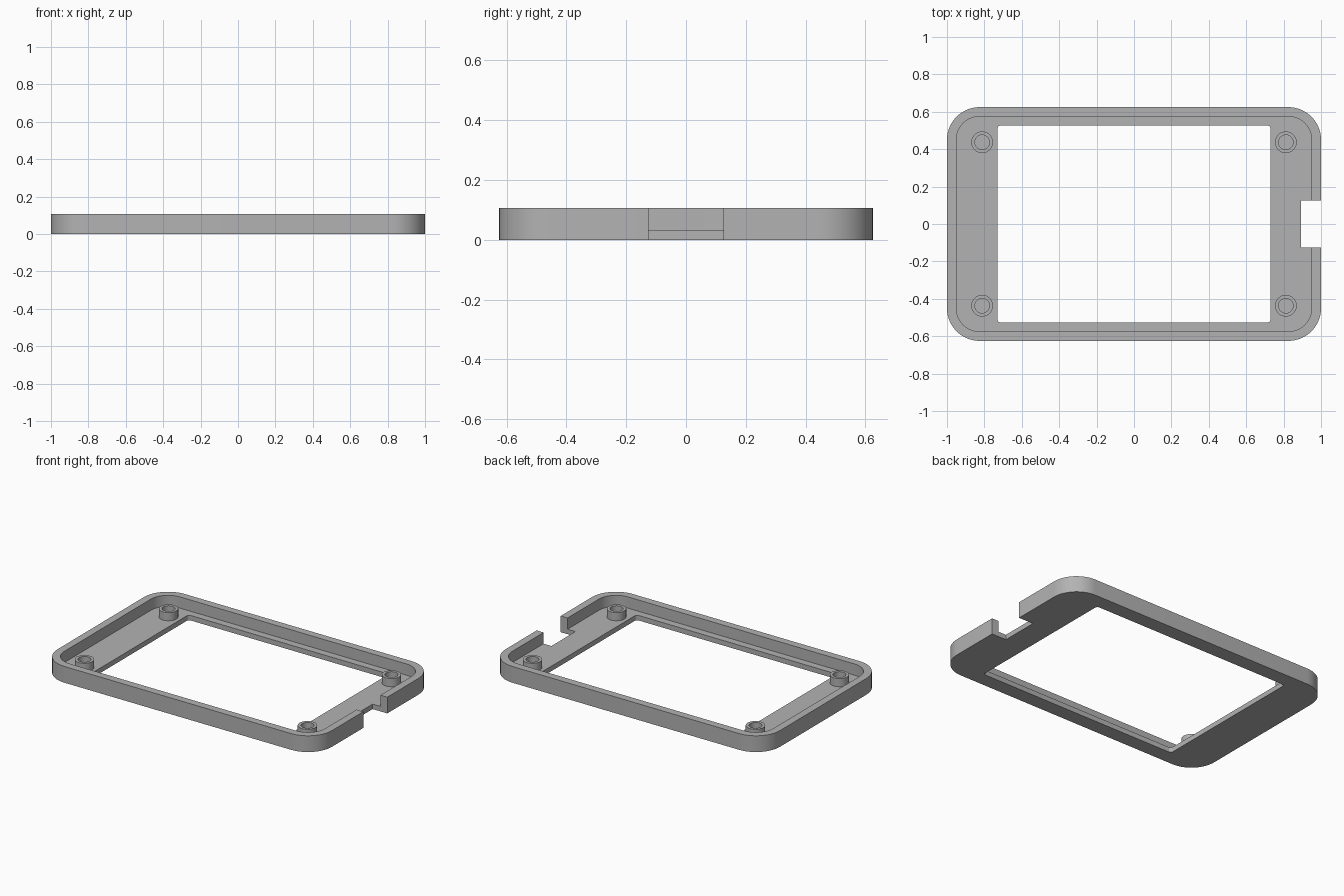
import bpy, bmesh, math

if "Cube" in bpy.data.objects:
    bpy.data.objects.remove(bpy.data.objects["Cube"])

grey = bpy.data.materials.new("mid grey")
grey.diffuse_color = (0.45, 0.45, 0.45, 1)
grey.use_nodes = True
grey.node_tree.nodes["Principled BSDF"].inputs["Base Color"].default_value = grey.diffuse_color

H, FLOOR, BOSS_TOP = 0.107, 0.033, 0.087


def make_object(name, bm):
    bmesh.ops.recalc_face_normals(bm, faces=bm.faces)
    mesh = bpy.data.meshes.new(name)
    bm.to_mesh(mesh)
    bm.free()
    mesh.materials.append(grey)
    ob = bpy.data.objects.new(name, mesh)
    bpy.context.collection.objects.link(ob)
    return ob


def rounded_block(name, hx, hy, r, z0, z1, cx=0, seg=14):
    """Upright prism with a rounded-rectangle outline."""
    bm = bmesh.new()
    verts = []
    for i, (sx, sy) in enumerate([(1, 1), (-1, 1), (-1, -1), (1, -1)]):
        for k in range(seg + 1 if r else 1):
            a = math.pi / 2 * (i + k / seg)
            verts.append(bm.verts.new((cx + sx * (hx - r) + r * math.cos(a),
                                       sy * (hy - r) + r * math.sin(a), z0)))
    face = bm.faces.new(verts)
    top = bmesh.ops.extrude_face_region(bm, geom=[face])["geom"]
    bmesh.ops.translate(bm, vec=(0, 0, z1 - z0),
                        verts=[g for g in top if isinstance(g, bmesh.types.BMVert)])
    return make_object(name, bm)


def smooth(ob):
    bpy.ops.object.select_all(action='DESELECT')
    ob.select_set(True)
    bpy.context.view_layer.objects.active = ob
    bpy.ops.object.shade_smooth_by_angle(angle=math.radians(30))


# Tray: outer block minus the recess, the screen window and the cable notch
tray = rounded_block("tray_frame", 1.0, 0.625, 0.175, 0, H)
cutters = [
    rounded_block("recess_cutter", 0.95, 0.575, 0.125, FLOOR, 0.3),
    rounded_block("window_cutter", 0.73, 0.527, 0.018, -0.2, 0.3, seg=6),
    rounded_block("notch_cutter", 0.2, 0.125, 0, -0.2, 0.3, cx=1.093),
]
bpy.context.view_layer.objects.active = tray
for c in cutters:
    m = tray.modifiers.new(c.name, 'BOOLEAN')
    m.operation, m.solver, m.object = 'DIFFERENCE', 'EXACT', c
    bpy.ops.object.modifier_apply(modifier=m.name)
for c in cutters:
    bpy.data.objects.remove(c)
smooth(tray)

# Screw bosses: short tubes standing on the tray floor
N = 40
for sx, side in ((-1, "left"), (1, "right")):
    for sy, end in ((-1, "front"), (1, "back")):
        bm = bmesh.new()
        rings = [[bm.verts.new((sx * 0.812 + r * math.cos(2 * math.pi * k / N),
                                sy * 0.437 + r * math.sin(2 * math.pi * k / N), z))
                  for k in range(N)]
                 for r, z in ((0.058, FLOOR), (0.058, BOSS_TOP),
                              (0.039, BOSS_TOP), (0.039, FLOOR))]
        for a, b in zip(rings, rings[1:]):
            for k in range(N):
                bm.faces.new((a[k], a[(k + 1) % N], b[(k + 1) % N], b[k]))
        smooth(make_object(f"screw_boss_{end}_{side}", bm))
